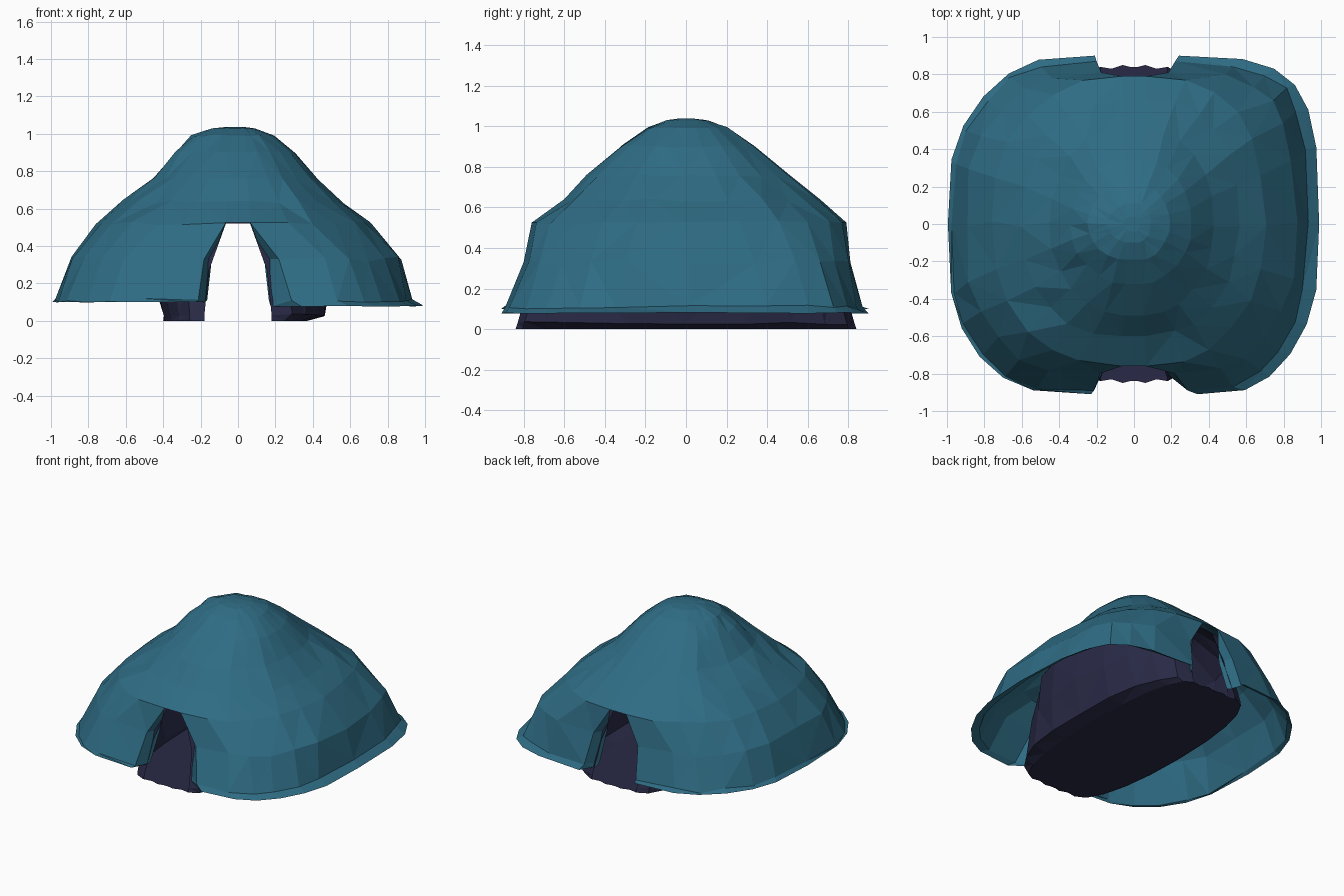
import bpy, bmesh, math, random

if "Cube" in bpy.data.objects:
    bpy.data.objects.remove(bpy.data.objects["Cube"])

random.seed(7)


def material(name, rgb):
    m = bpy.data.materials.new(name)
    m.diffuse_color = (*rgb, 1)
    m.use_nodes = True
    m.node_tree.nodes["Principled BSDF"].inputs["Base Color"].default_value = m.diffuse_color
    return m


TEAL = material("teal_fabric", (0.028, 0.15, 0.23))
PURPLE = material("dark_fabric", (0.022, 0.023, 0.062))

# Corner roundness offsets and door flap widening, keyed by (side, back)
ROUND = {(1, True): -0.07, (1, False): 0.16, (-1, True): 0.18, (-1, False): 0.10}
FLAP = {(1, True): 0.03, (1, False): 0.13, (-1, True): 0.0, (-1, False): 0.02}


def finish(name, bm, mat):
    me = bpy.data.meshes.new(name)
    bm.to_mesh(me)
    bm.free()
    me.materials.append(mat)
    ob = bpy.data.objects.new(name, me)
    bpy.context.collection.objects.link(ob)
    return ob


def dome(name, levels, door_top, n, jitter, jamb, mat):
    """Stack of squarish rings, open at front and back up to ring door_top.
    level = z, left, right, front, back, door half width, roundness power"""
    bm = bmesh.new()
    rings = []
    for k, (z, xl, xr, yf, yb, w, p0) in enumerate(levels):
        ring = {}
        low = max(0, 1 - k / door_top)
        for s, xm in ((1, xr), (-1, xl)):
            col = []
            for i in range(n + 1):
                t = -math.pi / 2 + math.pi * i / n
                p, wd = p0, w
                if jamb:
                    fade = 1 if k < door_top else 0.35
                    p += ROUND[(s, t > 0)] * fade * abs(math.sin(2 * t))
                    wd += FLAP[(s, t > 0)] * low
                c, q = max(math.cos(t), 0) ** p, abs(math.sin(t)) ** p
                x = wd + (xm - wd) * c
                y = q * (yb if t > 0 else -yf)
                j = jitter * min(1, xm / 0.6) if 0 < i < n and 0 < k < len(levels) - 1 else 0
                x += random.uniform(-j, j)
                y += random.uniform(-j, j)
                dz = random.uniform(-j, j)
                if k == 0 and jamb:
                    dz = 0.02 if s < 0 else random.uniform(-0.004, 0.004)
                col.append(bm.verts.new((s * x, y, z + dz)))
            ring[s] = col
        rings.append(ring)
    for k in range(len(levels) - 1):
        a, b = rings[k], rings[k + 1]
        for s in (1, -1):
            for i in range(n):
                f = [a[s][i], a[s][i + 1], b[s][i + 1], b[s][i]]
                bm.faces.new(f if s > 0 else f[::-1])
        if k >= door_top:
            for e in (0, n):
                f = [a[-1][e], a[1][e], b[1][e], b[-1][e]]
                bm.faces.new(f if e == 0 else f[::-1])
    top = rings[-1]
    bm.faces.new(top[1] + top[-1][::-1])
    # fabric folded inward along the door edges
    if jamb:
        for s in (1, -1):
            for e in (0, n):
                prev = None
                for k in range(door_top + 1):
                    v = rings[k][s][e]
                    u = v
                    if k < door_top:
                        u = bm.verts.new((s * (levels[k][5] - 0.035), v.co.y * 0.88, v.co.z))
                    if prev:
                        f = [prev[0], v, u, prev[1]] if u is not v else [prev[0], v, prev[1]]
                        bm.faces.new(f if s * (1 if e == 0 else -1) > 0 else f[::-1])
                    prev = (v, u)
    bmesh.ops.triangulate(bm, faces=bm.faces[:])
    return finish(name, bm, mat)


# Outer canopy with flared rim
dome("outer_canopy", [
    (0.08, 0.995, 0.99, 0.91, 0.90, 0.21, 0.62),
    (0.11, 0.98, 0.93, 0.89, 0.87, 0.20, 0.62),
    (0.33, 0.90, 0.86, 0.80, 0.81, 0.175, 0.66),
    (0.525, 0.75, 0.70, 0.76, 0.79, 0.065, 0.82),
    (0.64, 0.60, 0.56, 0.60, 0.66, 0.06, 0.86),
    (0.76, 0.45, 0.43, 0.49, 0.51, 0.05, 0.92),
    (0.90, 0.34, 0.31, 0.32, 0.34, 0.045, 1.0),
    (0.99, 0.25, 0.19, 0.19, 0.21, 0.035, 1.0),
    (1.028, 0.14, 0.09, 0.10, 0.11, 0.02, 1.0),
    (1.037, 0.06, 0.03, 0.04, 0.04, 0.01, 1.0),
], 3, 12, 0.014, True, TEAL)

# Inner room, a smaller dark dome open at both ends
dome("inner_room", [
    (0.0, 0.40, 0.37, 0.84, 0.84, 0.18, 0.9),
    (0.03, 0.40, 0.47, 0.83, 0.83, 0.18, 0.9),
    (0.27, 0.47, 0.50, 0.76, 0.76, 0.155, 0.9),
    (0.52, 0.50, 0.49, 0.72, 0.73, 0.065, 0.9),
    (0.74, 0.40, 0.39, 0.47, 0.48, 0.04, 1.0),
    (0.90, 0.28, 0.25, 0.27, 0.28, 0.03, 1.0),
    (0.98, 0.14, 0.11, 0.12, 0.12, 0.02, 1.0),
], 3, 10, 0.012, False, PURPLE)

# Floor with slightly ragged ends
bm = bmesh.new()
pts = []
for s, xm in ((1, 0.37), (-1, 0.40)):
    half = []
    for i in range(11):
        t = -math.pi / 2 + math.pi * i / 10
        half.append((s * (0.18 + (xm - 0.18) * max(math.cos(t), 0) ** 0.9),
                     0.84 * math.copysign(abs(math.sin(t)) ** 0.9, t)))
    ends = [(s * x, y) for x, y in ((0.12, 0.83), (0.06, 0.85), (0.02, 0.84))]
    half = [(x, -y) for x, y in ends[::-1]] + half + ends
    pts += half if s > 0 else half[::-1]
bm.faces.new([bm.verts.new((x, y, 0.002)) for x, y in pts])
finish("floor", bm, PURPLE)
